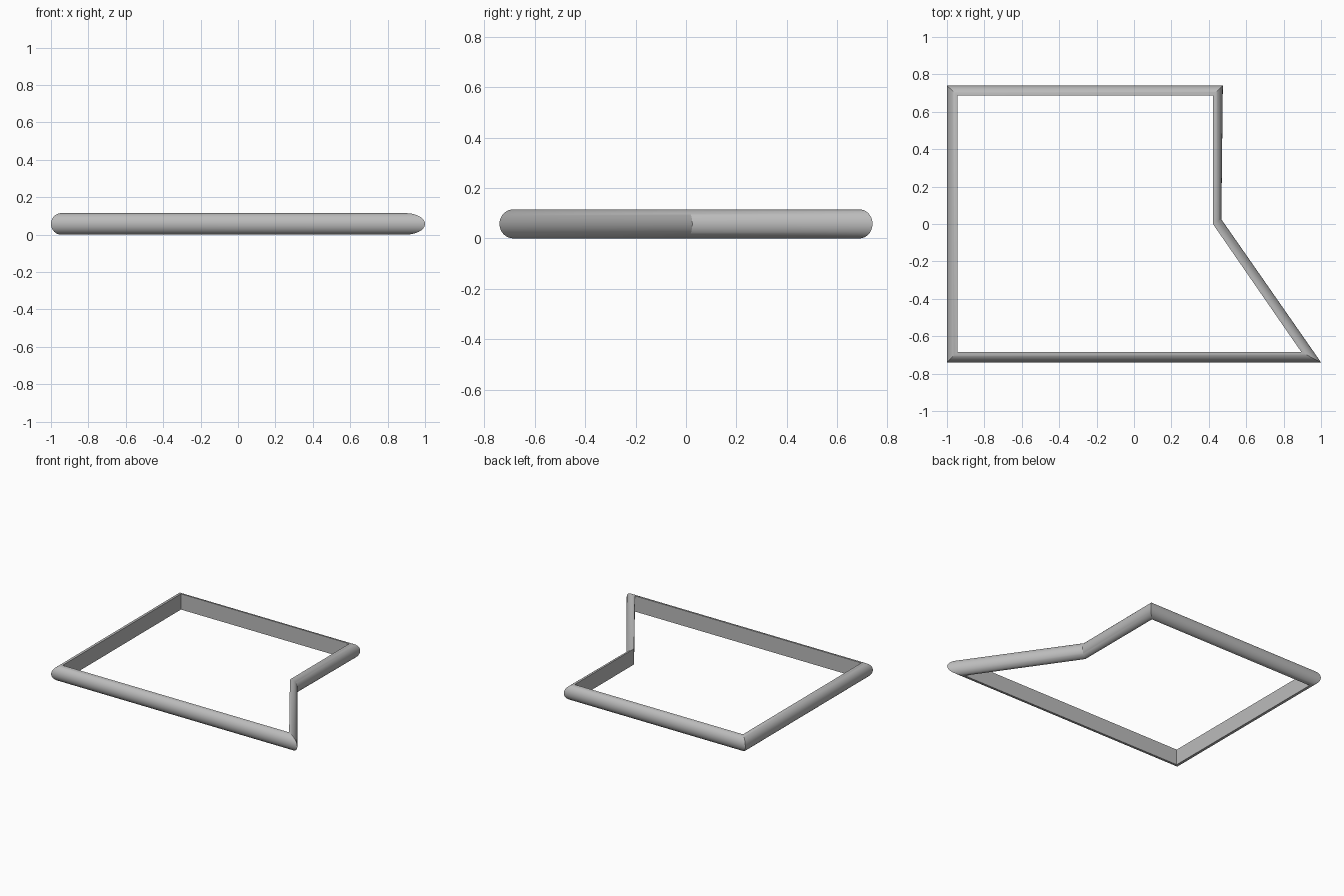
import bpy, bmesh, math

cube = bpy.data.objects.get("Cube")
if cube:
    bpy.data.objects.remove(cube)

HALF = 0.0575   # half height of the moulding
STEPS = 20      # facets across the rounded outside

# Matching corners of the flat inner wall and the rounded outer edge
inner = [(-0.945, -0.685), (0.895, -0.685), (0.422, 0.0), (0.422, 0.688), (-0.945, 0.688)]
outer = [(-1.0, -0.74), (1.0, -0.74), (0.467, 0.025), (0.475, 0.74), (-1.0, 0.74)]

grey = bpy.data.materials.new("plain grey")
grey.use_nodes = True
colour = (0.5, 0.5, 0.5, 1)
grey.diffuse_color = colour
grey.node_tree.nodes["Principled BSDF"].inputs["Base Color"].default_value = colour

# Half-round section at every mitred corner
bm = bmesh.new()
rings = []
for (ix, iy), (ox, oy) in zip(inner, outer):
    ring = []
    for k in range(STEPS + 1):
        a = math.pi * (k / STEPS - 0.5)
        t = math.cos(a)
        ring.append(bm.verts.new((ix + (ox - ix) * t, iy + (oy - iy) * t, HALF * (1 + math.sin(a)))))
    rings.append(ring)

# Skin the sections together, closing the flat inner wall
for i, ring in enumerate(rings):
    after = rings[(i + 1) % len(rings)]
    for k in range(STEPS + 1):
        j = (k + 1) % (STEPS + 1)
        bm.faces.new((ring[k], after[k], after[j], ring[j]))
bmesh.ops.recalc_face_normals(bm, faces=bm.faces)

mesh = bpy.data.meshes.new("half_round_frame")
bm.to_mesh(mesh)
bm.free()
mesh.materials.append(grey)
frame = bpy.data.objects.new("half_round_frame", mesh)
bpy.context.collection.objects.link(frame)

# Smooth rounding with crisp mitres
bpy.ops.object.select_all(action="DESELECT")
frame.select_set(True)
bpy.context.view_layer.objects.active = frame
bpy.ops.object.shade_smooth_by_angle(angle=math.radians(25))
